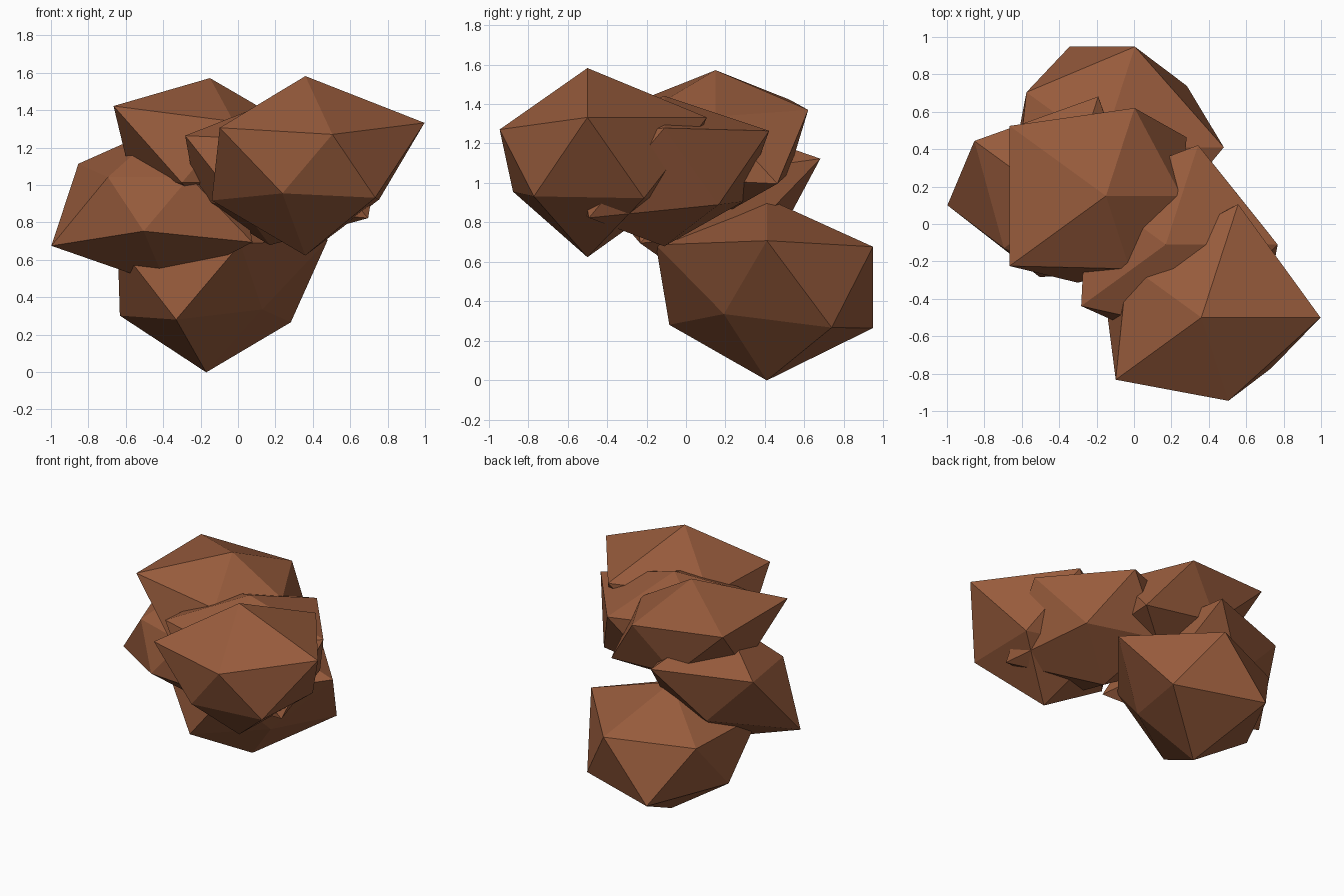
import bpy
import bmesh
import math
from mathutils import Vector

default_cube = bpy.data.objects.get("Cube")
if default_cube:
    bpy.data.objects.remove(default_cube, do_unlink=True)

# Shared earthy colour
brown = bpy.data.materials.new("earth_brown")
brown.use_nodes = True
colour = (0.31, 0.105, 0.045, 1.0)
brown.diffuse_color = colour
shader = next(n for n in brown.node_tree.nodes if n.type == "BSDF_PRINCIPLED")
shader.inputs["Base Color"].default_value = colour
shader.inputs["Roughness"].default_value = 0.9

# Every clump is the same flattened icosahedron, dented by pulling corners in
CLUMP_SIZE = Vector((0.727, 0.727, 0.53))


def corner_order(vert):
    """Bottom point, lower ring, upper ring, top point; rings run clockwise."""
    x, y, z = vert.co
    angle = (math.atan2(-y, x) - 0.1) % math.tau if abs(z) < 0.9 else 0
    return (round(z, 2), angle)


def make_clump(name, centre, bottom, lower_ring, upper_ring, top):
    """Build one dented clump; the dents are corner distances as fractions."""
    bm = bmesh.new()
    bmesh.ops.create_icosphere(bm, subdivisions=1, radius=1)
    dents = [bottom, *lower_ring, *upper_ring, top]
    for vert, dent in zip(sorted(bm.verts, key=corner_order), dents):
        vert.co = Vector(centre) + vert.co * CLUMP_SIZE * dent
    bmesh.ops.recalc_face_normals(bm, faces=bm.faces)
    mesh = bpy.data.meshes.new(name)
    bm.to_mesh(mesh)
    bm.free()
    mesh.materials.append(brown)
    clump = bpy.data.objects.new(name, mesh)
    bpy.context.collection.objects.link(clump)
    return clump


# Front clump, highest and facing forward
make_clump("front_clump", (0.36, -0.5, 1.1), bottom=0.9,
           lower_ring=(0.71, 0.61, 0.77, 0.7, 0.75),
           upper_ring=(0.72, 0.87, 0.75, 0.98, 0.98), top=0.91)

# Middle clump, joining the others
make_clump("middle_clump", (0.17, -0.11, 1.06), bottom=0.72,
           lower_ring=(1, 0.75, 0.6, 0.65, 0.72),
           upper_ring=(0.75, 0.86, 0.8, 0.86, 0.92), top=0.72)

# Base clump, resting on the ground
make_clump("base_clump", (-0.17, 0.41, 0.47), bottom=0.89,
           lower_ring=(0.57, 0.8, 0.71, 0.87, 0.86),
           upper_ring=(0.91, 0.9, 0.77, 0.87, 1), top=0.85)

# Rear upper clump
make_clump("rear_clump", (-0.15, 0.15, 1.19), bottom=0.7,
           lower_ring=(0.7, 0.75, 0.65, 0.6, 0.82),
           upper_ring=(0.63, 0.98, 0.98, 0.76, 0.62), top=0.72)

# Side clump, reaching out to the right
make_clump("side_clump", (-0.38, 0.1, 0.9), bottom=0.83,
           lower_ring=(0.87, 0.62, 0.95, 0.62, 0.6),
           upper_ring=(0.6, 0.6, 0.9, 0.94, 0.6), top=0.8)
